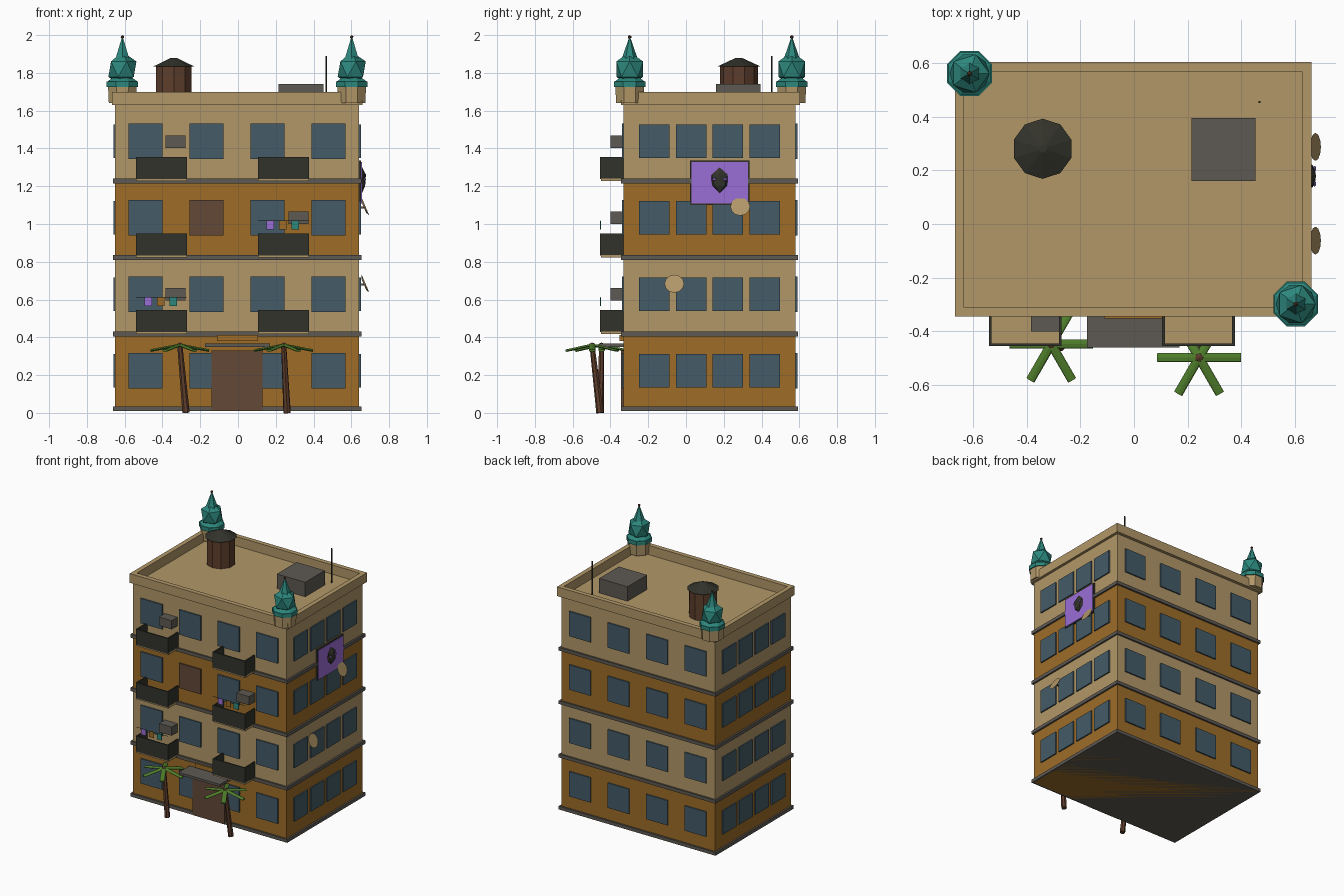
import bpy, bmesh
from math import radians, pi
from mathutils import Matrix, Vector

cube = bpy.data.objects.get("Cube")
if cube:
    bpy.data.objects.remove(cube, do_unlink=True)


def material(name, r, g, b):
    col = [(c / 255) ** 2.2 for c in (r, g, b)] + [1]
    m = bpy.data.materials.new(name)
    m.use_nodes = True
    m.diffuse_color = col
    m.node_tree.nodes["Principled BSDF"].inputs["Base Color"].default_value = col
    return m


TAN = material("tan plaster", 176, 150, 104)
OCHRE = material("ochre plaster", 156, 108, 44)
GLASS = material("blue grey glass", 70, 92, 104)
IRON = material("dark iron", 54, 54, 47)
GREY = material("grey metal", 94, 90, 84)
WOOD = material("brown wood", 98, 74, 57)
BARK = material("dark bark", 94, 64, 48)
TEAL = material("teal copper", 48, 134, 124)
PURPLE = material("purple cloth", 154, 110, 214)
GREEN = material("palm green", 82, 128, 48)


def finish(name, bm, mat):
    me = bpy.data.meshes.new(name)
    bm.to_mesh(me)
    bm.free()
    me.materials.append(mat)
    ob = bpy.data.objects.new(name, me)
    bpy.context.collection.objects.link(ob)
    return ob


def box(name, x, y, z, mat):
    """Box from (min, max) pairs."""
    bm = bmesh.new()
    size = [b - a for a, b in (x, y, z)]
    mid = [(a + b) / 2 for a, b in (x, y, z)]
    bmesh.ops.create_cube(bm, size=1, matrix=Matrix.Translation(mid) @ Matrix.Diagonal((*size, 1)))
    return finish(name, bm, mat)


def cone(name, r1, r2, depth, matrix, mat, sides=8):
    """Cone or cylinder standing on the origin of the matrix."""
    bm = bmesh.new()
    bmesh.ops.create_cone(bm, cap_ends=True, segments=sides, radius1=r1, radius2=r2, depth=depth,
                          matrix=matrix @ Matrix.Translation((0, 0, depth / 2)))
    return finish(name, bm, mat)


def ball(name, r, pos, scale, mat, level=1):
    bm = bmesh.new()
    bmesh.ops.create_icosphere(bm, subdivisions=level, radius=r,
                               matrix=Matrix.Translation(pos) @ Matrix.Diagonal((*scale, 1)))
    return finish(name, bm, mat)


def at(x, y, z):
    return Matrix.Translation((x, y, z))


# Building extents
X0, X1, Y0, Y1 = -0.65, 0.64, -0.33, 0.58
FLOOR = 0.405


def ledge(name, z, out, height, mat):
    return box(name, (X0 - out, X1 + out), (Y0 - out, Y1 + out), (z, z + height), mat)


# Storeys, ledges and windows
for f in range(4):
    z = 0.01 + f * FLOOR
    box(f"storey_{f}", (X0, X1), (Y0, Y1), (z, z + FLOOR), TAN if f % 2 else OCHRE)
    ledge(f"ledge_{f}", z + (0 if f == 0 else -0.01), 0.013, 0.025, GREY)
    wz = (z + 0.12, z + 0.308)
    for i in range(4):
        cx = -0.49 + i * 0.323
        wx = (cx - 0.09, cx + 0.09)
        boarded = f == 2 and i == 1
        box("boarded_window" if boarded else f"front_window_{f}_{i}", wx, (Y0 - 0.01, Y0 + 0.01),
            wz, WOOD if boarded else GLASS)
        box(f"back_window_{f}_{i}", wx, (Y1 - 0.01, Y1 + 0.01), wz, GLASS)
        cy = -0.168 + i * 0.195
        for side, sx in (("left", X1), ("right", X0)):
            box(f"{side}_window_{f}_{i}", (sx - 0.01, sx + 0.01), (cy - 0.081, cy + 0.081),
                (wz[0] + 0.005, wz[1] - 0.005), GLASS)

# Parapet around the flat roof
ROOF = 1.63
PX, PY = (-0.667, 0.66), (-0.345, 0.603)
for name, y in (("front", (PY[0], PY[0] + 0.035)), ("back", (PY[1] - 0.035, PY[1]))):
    box(f"parapet_{name}", PX, y, (ROOF, 1.7), TAN)
for name, x in (("right", (PX[0], PX[0] + 0.035)), ("left", (PX[1] - 0.035, PX[1]))):
    box(f"parapet_{name}", x, (PY[0] + 0.035, PY[1] - 0.035), (ROOF, 1.7), TAN)

# Corner turrets with faceted copper domes
for x, y in ((-0.612, 0.56), (0.602, -0.298)):
    turn = Matrix.Rotation(pi / 8, 4, "Z")
    cone("turret_base", 0.078, 0.083, 0.11, at(x, y, 1.64) @ turn, TAN)
    cone("turret_collar", 0.09, 0.09, 0.03, at(x, y, 1.725) @ turn, TEAL)
    cone("turret_neck", 0.085, 0.055, 0.02, at(x, y, 1.755) @ turn, TEAL)
    ball("turret_dome", 0.083, (x, y, 1.82), (1, 1, 1.1), TEAL)
    cone("turret_spire", 0.042, 0.004, 0.11, at(x, y, 1.875), TEAL, 6)
    ball("turret_finial", 0.01, (x, y, 1.99), (1, 1, 1), BARK)

# Rooftop equipment
cone("water_tank", 0.1, 0.1, 0.21, at(-0.34, 0.28, ROOF), BARK, 10)
cone("water_tank_roof", 0.112, 0.015, 0.045, at(-0.34, 0.28, 1.835), IRON, 10)
box("roof_vent", (0.214, 0.452), (0.16, 0.395), (ROOF, 1.74), GREY)
cone("antenna", 0.005, 0.005, 0.26, at(0.467, 0.454, ROOF), IRON, 6)


# Balconies: slab with three solid railings
def balcony(x, z):
    a, b, y = x, x + 0.27, -0.45
    box("balcony_slab", (a, b), (y, Y0), (z - 0.01, z + 0.005), TAN)
    box("balcony_front_rail", (a, b), (y - 0.004, y + 0.006), (z, z + 0.118), IRON)
    for s in (a, b - 0.01):
        box("balcony_side_rail", (s, s + 0.01), (y, Y0), (z, z + 0.118), IRON)


for f in (1, 2, 3):
    for x in (-0.54, 0.105):
        balcony(x, 0.022 + f * FLOOR)

# Air conditioners
for x, z in ((-0.33, 0.595), (0.32, 1.0), (-0.33, 1.402)):
    box("air_conditioner", (x - 0.053, x + 0.053), (-0.4, Y0), (z, z + 0.066), GREY)

# Washing lines
for x, z in ((-0.54, 0.612), (0.105, 1.017)):
    box("washing_line", (x, x + 0.27), (-0.453, -0.451), (z - 0.001, z + 0.001), IRON)
    for i, (mat, drop) in enumerate(((PURPLE, 0.045), (OCHRE, 0.045), (TEAL, 0.045))):
        cx = x + 0.065 + i * 0.066
        box("hanging_cloth", (cx - 0.02, cx + 0.02), (-0.454, -0.45), (z - drop, z), mat)

# Entrance
box("door", (-0.14, 0.13), (Y0 - 0.015, Y0), (0.01, 0.33), WOOD)
box("canopy", (-0.175, 0.17), (-0.46, Y0), (0.35, 0.368), GREY)
box("entrance_panel", (-0.11, 0.105), (-0.352, Y0), (0.38, 0.412), OCHRE)

# Palms: leaning trunk and six drooping fronds
for base, top in (((-0.275, -0.455, 0), (-0.308, -0.447, 0.36)), ((0.26, -0.455, 0), (0.242, -0.497, 0.36))):
    base, top = Vector(base), Vector(top)
    lean = (top - base).to_track_quat("Z", "Y").to_matrix().to_4x4()
    cone("palm_trunk", 0.02, 0.014, (top - base).length, Matrix.Translation(base) @ lean, BARK, 7)
    ball("palm_crown", 0.018, top, (1, 1, 0.7), BARK)
    for i in range(6):
        m = (Matrix.Translation(top) @ Matrix.Rotation(i * pi / 3, 4, "Z")
             @ Matrix.Rotation(radians(11), 4, "Y") @ Matrix.Diagonal((1, 1, 0.4, 1))
             @ Matrix.Rotation(pi / 2, 4, "Y"))
        cone("palm_frond", 0.017, 0.017, 0.158, m, GREEN, 8)

# Billboard on the left wall with a plain faceted ornament
box("billboard_frame", (X1, 0.652), (0.02, 0.335), (1.1, 1.335), IRON)
box("billboard_face", (0.652, 0.657), (0.028, 0.327), (1.108, 1.327), PURPLE)
ball("billboard_ornament", 0.05, (0.657, 0.178, 1.232), (0.45, 1, 1.35), IRON)
for y in (0.15, 0.206):
    ball("ornament_stud", 0.012, (0.672, y, 1.236), (0.5, 1, 0.7), PURPLE)

# Satellite dishes tilted up and outwards
for y, z in ((0.287, 1.088), (-0.062, 0.68)):
    m = at(0.666, y, z) @ Matrix.Rotation(radians(67), 4, "Y")
    cone("satellite_dish", 0.03, 0.052, 0.01, m, TAN, 12)
    box("dish_arm", (X1, 0.67), (y - 0.005, y + 0.005), (z - 0.005, z + 0.005), GREY)
